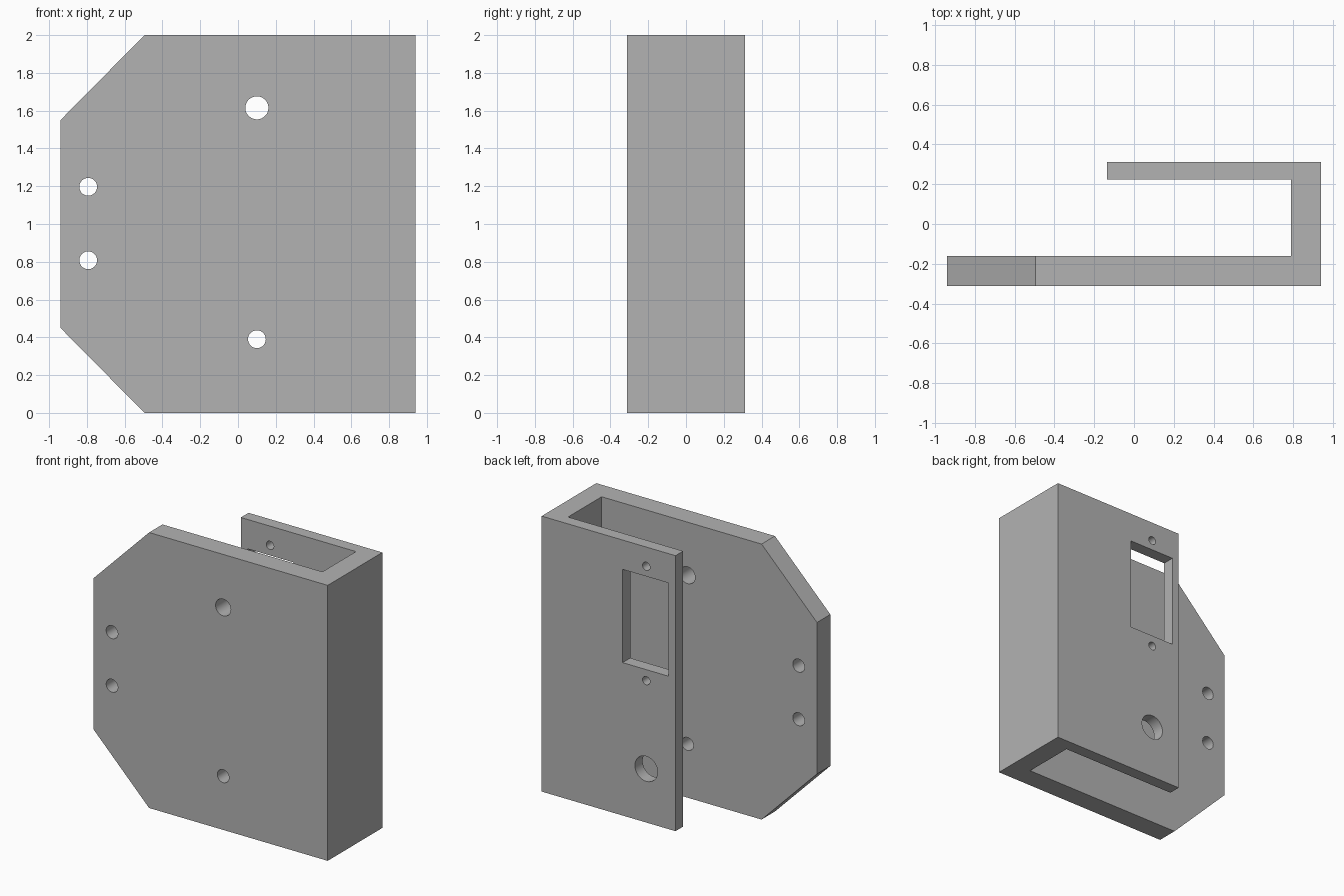
import bpy, math
from mathutils import Matrix

cube = bpy.data.objects.get("Cube")
if cube:
    bpy.data.objects.remove(cube, do_unlink=True)

grey = bpy.data.materials.new("plain grey")
grey.use_nodes = True
colour = (0.45, 0.45, 0.45, 1)
grey.diffuse_color = colour
grey.node_tree.nodes["Principled BSDF"].inputs["Base Color"].default_value = colour

HALF_X, HALF_Y, HEIGHT = 0.94, 0.313, 2.0
FRONT_IN, BACK_IN, SIDE_IN = -0.16, 0.225, 0.79
BACK_EDGE = -0.135
HOLE_X = 0.1


def prism(name, points, vector, to_3d):
    """Extrude a closed outline along a vector."""
    n = len(points)
    low = [to_3d(a, b) for a, b in points]
    high = [tuple(c + d for c, d in zip(v, vector)) for v in low]
    faces = [tuple(range(n)), tuple(reversed(range(n, 2 * n)))]
    faces += [((i + 1) % n, i, n + i, n + (i + 1) % n) for i in range(n)]
    mesh = bpy.data.meshes.new(name)
    mesh.from_pydata(low + high, [], faces)
    mesh.materials.append(grey)
    obj = bpy.data.objects.new(name, mesh)
    bpy.context.collection.objects.link(obj)
    # Make all normals point outward
    import bmesh
    bm = bmesh.new()
    bm.from_mesh(mesh)
    bmesh.ops.recalc_face_normals(bm, faces=bm.faces)
    bm.to_mesh(mesh)
    bm.free()
    return obj


def cut(target, cutter, operation="DIFFERENCE"):
    """Apply a boolean with a helper, then remove the helper."""
    mod = target.modifiers.new("cut", "BOOLEAN")
    mod.object, mod.operation, mod.solver = cutter, operation, "EXACT"
    bpy.context.view_layer.objects.active = target
    bpy.ops.object.modifier_apply(modifier=mod.name)
    bpy.data.objects.remove(cutter, do_unlink=True)


def drill(target, x, z, radius, y):
    """Bore a round hole through the plate centred at depth y."""
    bpy.ops.mesh.primitive_cylinder_add(
        vertices=48, radius=radius, depth=0.25,
        location=(x, y, z), rotation=(math.pi / 2, 0, 0))
    cutter = bpy.context.object
    cutter.name = "hole_cutter"
    cutter.hide_render = True
    cutter.data.materials.append(grey)
    cut(target, cutter)


# J-shaped channel: wide front plate, side wall and shorter back plate
channel = [(-HALF_X, -HALF_Y), (HALF_X, -HALF_Y), (HALF_X, HALF_Y),
           (BACK_EDGE, HALF_Y), (BACK_EDGE, BACK_IN), (SIDE_IN, BACK_IN),
           (SIDE_IN, FRONT_IN), (-HALF_X, FRONT_IN)]
bracket = prism("bracket", channel, (0, 0, HEIGHT), lambda x, y: (x, y, 0))

# Chamfered corners on the free edge of the front plate
for z_edge, z_corner, beyond in ((1.55, 2.0, 2.1), (0.45, 0.0, -0.1)):
    slope = (z_corner - z_edge) / 0.445
    reach = (beyond - z_edge) / slope
    corner = [(-HALF_X - 0.1, z_edge - 0.1 * slope),
              (-HALF_X + reach, beyond), (-HALF_X - 0.1, beyond)]
    cut(bracket, prism("corner_cutter", corner, (0, 1, 0), lambda x, z: (x, -0.5, z)))

# Front plate holes: two mounting holes and two on the main axis
for x, z, radius in ((-0.793, 1.197, 0.047), (-0.793, 0.808, 0.047),
                     (HOLE_X, 0.39, 0.047), (HOLE_X, 1.615, 0.061)):
    drill(bracket, x, z, radius, -0.24)

# Back plate: rectangular window, its two screw holes and a large round hole
window = [(-0.08, 1.11), (0.29, 1.11), (0.29, 1.787), (-0.08, 1.787)]
cut(bracket, prism("window_cutter", window, (0, 0.3, 0), lambda x, z: (x, 0.12, z)))
for z, radius in ((1.86, 0.03), (1.03, 0.03), (0.39, 0.091)):
    drill(bracket, HOLE_X, z, radius, 0.27)

# Smooth hole walls with crisp plate edges
bpy.ops.object.select_all(action="DESELECT")
bracket.select_set(True)
bpy.context.view_layer.objects.active = bracket
bpy.ops.object.shade_smooth_by_angle(angle=math.radians(30))
